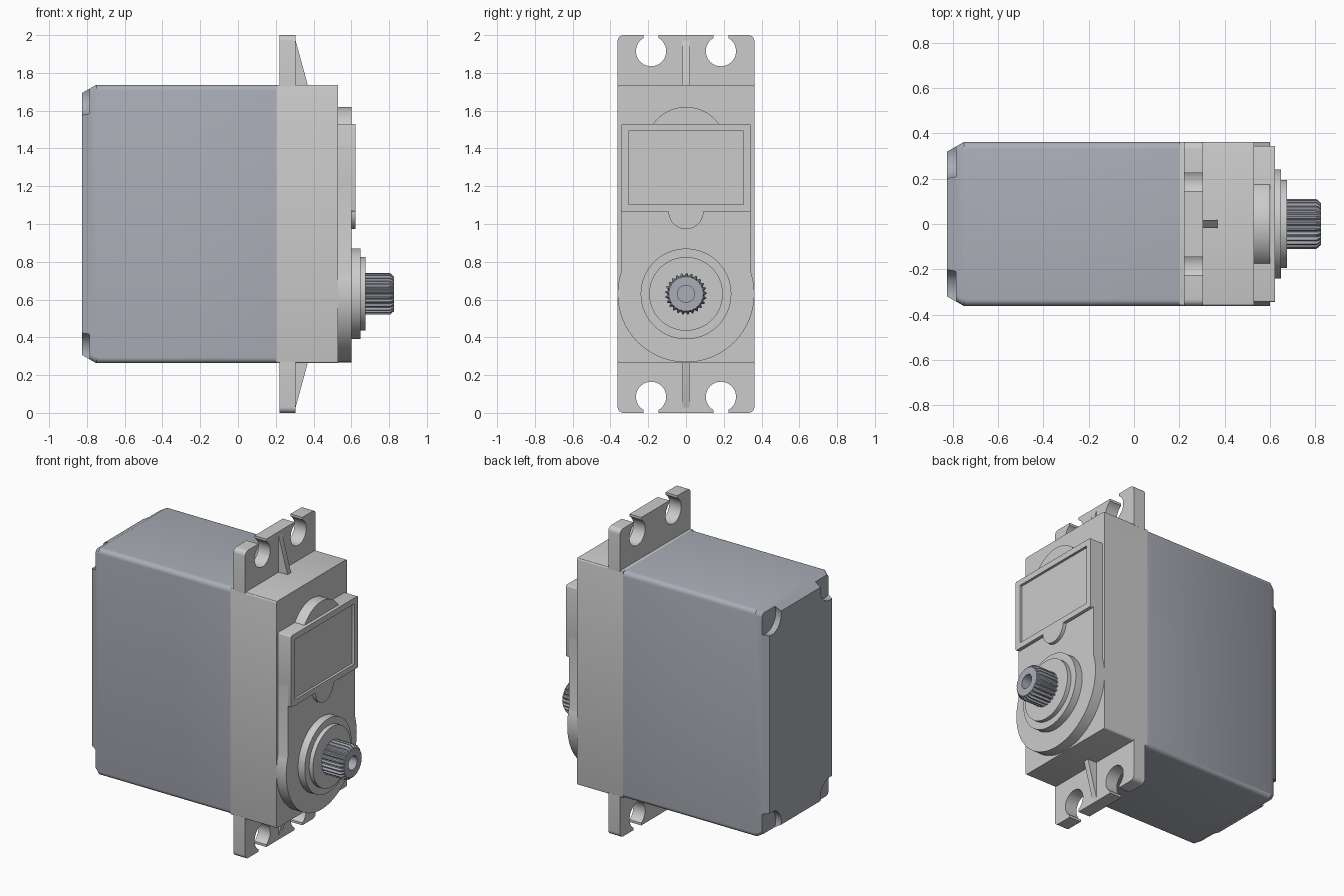
import bpy, bmesh
from math import pi, sin, cos, sqrt, asin

if "Cube" in bpy.data.objects:
    bpy.data.objects.remove(bpy.data.objects["Cube"])

steel = bpy.data.materials.new("blue_grey")
steel.diffuse_color = (0.40, 0.42, 0.47, 1)
steel.use_nodes = True
steel.node_tree.nodes["Principled BSDF"].inputs["Base Color"].default_value = steel.diffuse_color


def loft(name, sections, mat=None):
    """Solid through equal-length (y, z) loops placed along x."""
    bm = bmesh.new()
    rings = [[bm.verts.new((x, y, z)) for y, z in pts] for x, pts in sections]
    for a, b in zip(rings, rings[1:]):
        for i in range(len(a)):
            j = (i + 1) % len(a)
            bm.faces.new((a[i], a[j], b[j], b[i]))
    bm.faces.new(rings[0][::-1])
    bm.faces.new(rings[-1])
    bmesh.ops.recalc_face_normals(bm, faces=bm.faces)
    me = bpy.data.meshes.new(name)
    bm.to_mesh(me)
    bm.free()
    ob = bpy.data.objects.new(name, me)
    bpy.context.collection.objects.link(ob)
    if mat:
        me.materials.append(mat)
    return ob


def prism(name, pts, x0, x1, mat=None):
    return loft(name, [(x0, pts), (x1, pts)], mat)


def arc(cy, cz, r, a0, a1, n):
    return [(cy + r * cos(a0 + (a1 - a0) * i / n), cz + r * sin(a0 + (a1 - a0) * i / n))
            for i in range(n + 1)]


def circle(cy, cz, r, n=64):
    return arc(cy, cz, r, 0, 2 * pi, n)[:-1]


def round_rect(hy, z0, z1, r, n=5):
    pts = []
    for k, (cy, cz) in enumerate([(hy - r, z1 - r), (r - hy, z1 - r), (r - hy, z0 + r), (hy - r, z0 + r)]):
        pts += arc(cy, cz, r, k * pi / 2, (k + 1) * pi / 2, n)
    return pts


W, Z0, Z1, SZ = 0.362, 0.263, 1.737, 0.63

# Motor case with tapered back
case = loft("case", [(0.2, round_rect(W, Z0, Z1, 0.03)),
                     (-0.75, round_rect(W, Z0, Z1, 0.03)),
                     (-0.825, round_rect(W - 0.043, Z0 + 0.043, Z1 - 0.043, 0.02))], steel)

# Screw pockets in the four back corners
bpy.context.view_layer.objects.active = case
for sy in (-1, 1):
    for sz in (-1, 1):
        cutter = prism("pocket_cutter", circle(sy * 0.30, 1 + sz * 0.675, 0.1, 40), -0.95, -0.785, steel)
        cutter.hide_render = True
        mod = case.modifiers.new("pocket", 'BOOLEAN')
        mod.operation, mod.object, mod.solver = 'DIFFERENCE', cutter, 'EXACT'
        bpy.ops.object.modifier_apply(modifier=mod.name)
        bpy.data.objects.remove(cutter)

# Gearbox housing
prism("gearbox", round_rect(W, Z0, Z1, 0.012, 3), 0.2, 0.53)

# Mounting ears with keyhole slots, and their ribs
hole_y, hole_z, hole_r, slot = 0.185, 1.915, 0.08, 0.04
gap = asin(slot / hole_r)
half = arc(W - 0.03, 1.97, 0.03, 0, pi / 2, 5)
half += [(hole_y + slot, 2)]
half += arc(hole_y, hole_z, hole_r, pi / 2 - gap, pi / 2 + gap - 2 * pi, 32)
half += [(hole_y - slot, 2)]
ear = [(W, Z1 - 0.01)] + half + [(-y, z) for y, z in half[::-1]] + [(-W, Z1 - 0.01)]


def rib_section(top):
    return [(-0.018, 1.72), (0.018, 1.72), (0.018, top), (-0.018, top)]


for s, side in ((1, "top"), (-1, "bottom")):
    def flip(pts):
        return [(y, 1 + s * (z - 1)) for y, z in pts]
    prism(side + "_ear", flip(ear), 0.22, 0.305)
    loft(side + "_rib", [(0.30, flip(rib_section(1.99))), (0.368, flip(rib_section(Z1 + 0.003)))])

# Raised face plate with round lower end
py = 0.345
a = asin(sqrt(W * W - py * py) / W)
plate = [(-py, 1.2), (py, 1.2)] + arc(0, SZ, W, a, -pi - a, 64)
prism("face_plate", plate, 0.52, 0.6)

# Round boss peeking out above the window
prism("upper_boss", circle(0, 1.407, 0.213), 0.52, 0.6)

# Recessed window panel and the half-round tab below it
outer = round_rect(py, 1.065, 1.53, 0.012, 3)
inner = round_rect(0.305, 1.102, 1.492, 0.004, 3)
loft("window_panel", [(0.52, outer), (0.622, outer), (0.622, inner), (0.606, inner)])
prism("window_tab", arc(0, 1.066, 0.093, 0, -pi, 32), 0.59, 0.622)

# Stepped bearing collar
loft("collar", [(0.59, circle(0, SZ, 0.24)), (0.648, circle(0, SZ, 0.24)),
                (0.648, circle(0, SZ, 0.195)), (0.675, circle(0, SZ, 0.195))])

# Splined output shaft with screw hole
TEETH = 25


def spline(tip, root):
    pts = []
    for i in range(TEETH * 4):
        r, t = (tip if i % 4 < 2 else root), 2 * pi * i / (TEETH * 4)
        pts.append((r * cos(t), SZ + r * sin(t)))
    return pts


n = TEETH * 4
loft("output_shaft", [(0.66, spline(0.11, 0.098)), (0.805, spline(0.11, 0.098)),
                      (0.825, spline(0.092, 0.09)), (0.825, circle(0, SZ, 0.045, n)),
                      (0.70, circle(0, SZ, 0.045, n))], steel)

# Smooth shading with crisp edges
for ob in bpy.context.collection.objects:
    ob.select_set(True)
    bpy.context.view_layer.objects.active = ob
bpy.ops.object.shade_smooth_by_angle(angle=pi / 6)
